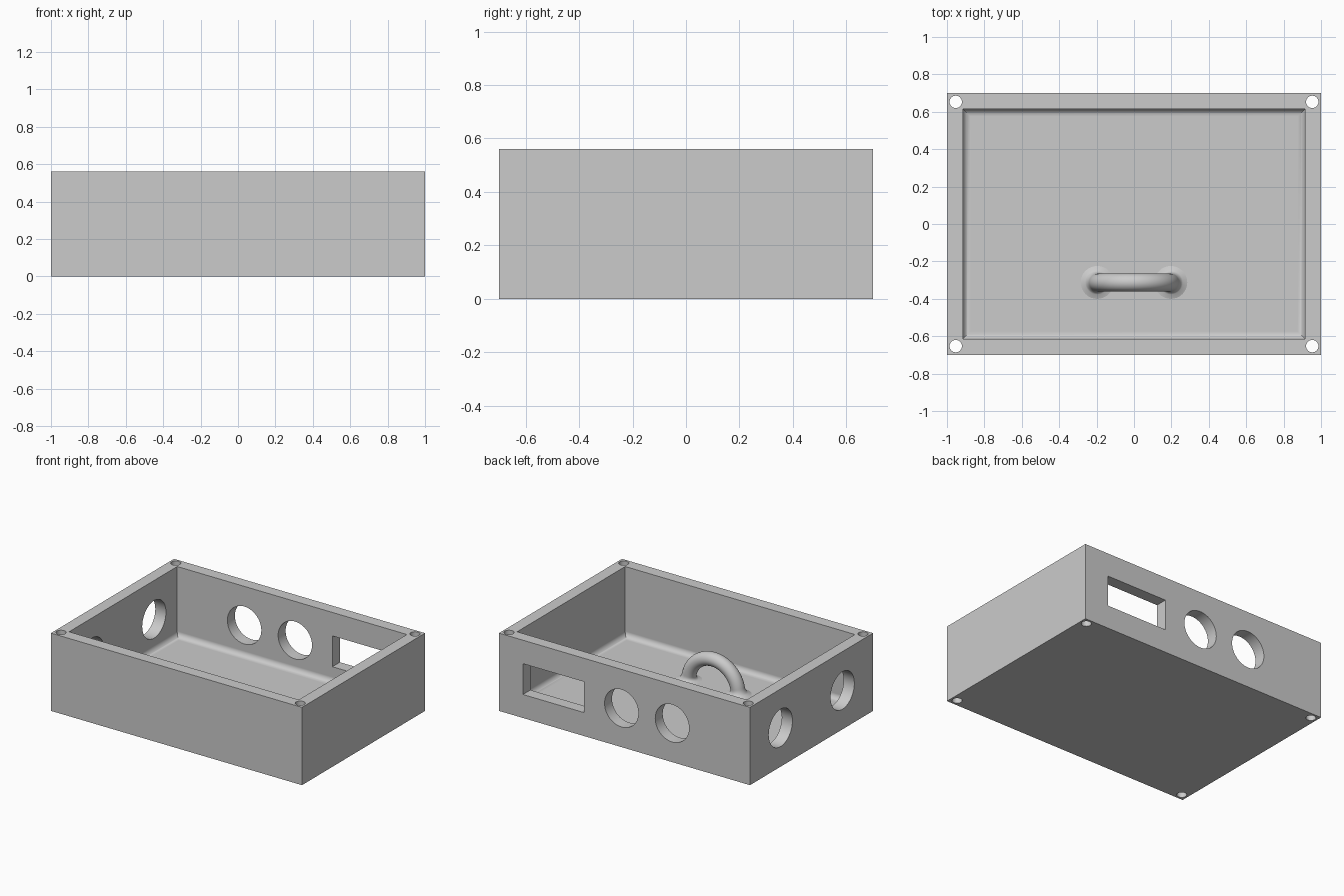
import bpy, bmesh, math
from mathutils import Matrix, Vector

if "Cube" in bpy.data.objects:
    bpy.data.objects.remove(bpy.data.objects["Cube"])

W, D, H = 2.0, 1.4, 0.56          # outer size
WALL, FLOOR, FILLET = 0.085, 0.055, 0.04
HOLE_Z = 0.28                     # height of the side openings

grey = bpy.data.materials.new("plain_grey")
grey.use_nodes = True
grey.diffuse_color = (0.6, 0.6, 0.6, 1)
grey.node_tree.nodes["Principled BSDF"].inputs["Base Color"].default_value = (0.6, 0.6, 0.6, 1)


def add_object(name, bm):
    bmesh.ops.recalc_face_normals(bm, faces=bm.faces)
    mesh = bpy.data.meshes.new(name)
    bm.to_mesh(mesh)
    bm.free()
    mesh.materials.append(grey)
    obj = bpy.data.objects.new(name, mesh)
    bpy.context.collection.objects.link(obj)
    return obj


def box(name, size, centre, bottom_fillet=0):
    bm = bmesh.new()
    bmesh.ops.create_cube(bm, size=1, matrix=Matrix.Translation(centre) @ Matrix.Diagonal((*size, 1)))
    if bottom_fillet:
        low = [e for e in bm.edges if all(v.co.z < centre[2] for v in e.verts)]
        bmesh.ops.bevel(bm, geom=low, offset=bottom_fillet, segments=8, profile=0.5, affect='EDGES')
    return add_object(name, bm)


def cylinder(name, radius, length, centre, axis):
    bm = bmesh.new()
    turn = Vector(axis).to_track_quat('Z', 'Y').to_matrix().to_4x4()
    bmesh.ops.create_cone(bm, cap_ends=True, segments=64, radius1=radius, radius2=radius,
                          depth=length, matrix=Matrix.Translation(centre) @ turn)
    return add_object(name, bm)


def smooth(obj):
    bpy.ops.object.select_all(action='DESELECT')
    obj.select_set(True)
    bpy.context.view_layer.objects.active = obj
    bpy.ops.object.shade_smooth_by_angle(angle=math.radians(30))
    obj.modifiers.new("flat_faces", 'WEIGHTED_NORMAL').keep_sharp = True


# Enclosure body and the volumes cut out of it
body = box("enclosure_body", (W, D, H), (0, 0, H / 2))
cutters = [box("cavity", (W - 2 * WALL, D - 2 * WALL, 1), (0, 0, FLOOR + 0.5), FILLET)]

# Screw holes through the four corners
for sx in (-1, 1):
    for sy in (-1, 1):
        cutters.append(cylinder("screw_hole", 0.033, 2, (sx * 0.953, sy * 0.653, 0), (0, 0, 1)))

# Back wall: rectangular window and two round ports
cutters.append(box("back_window", (0.488, 0.3, 0.222), (0.565, D / 2, HOLE_Z)))
for x in (0.024, -0.38):
    cutters.append(cylinder("back_port", 0.135, 0.3, (x, D / 2, HOLE_Z), (0, 1, 0)))

# Side wall: two round ports
for y in (-0.352, 0.352):
    cutters.append(cylinder("side_port", 0.135, 0.3, (-W / 2, y, HOLE_Z), (1, 0, 0)))

for cutter in cutters:
    mod = body.modifiers.new(cutter.name, 'BOOLEAN')
    mod.operation, mod.solver, mod.object = 'DIFFERENCE', 'EXACT', cutter
graph = bpy.context.evaluated_depsgraph_get()
result = bpy.data.meshes.new_from_object(body.evaluated_get(graph))
body.modifiers.clear()
body.data = result
for cutter in cutters:
    bpy.data.objects.remove(cutter)
smooth(body)

# Half-ring strap loop with flared feet on the floor
bm = bmesh.new()
R, TUBE, SIDES, STEPS = 0.197, 0.048, 32, 80
rings = []
for i in range(STEPS + 1):
    a = math.pi * i / STEPS
    drop = max(FILLET - R * math.sin(a), 0)
    r = TUBE + FILLET - math.sqrt(max(FILLET ** 2 - drop ** 2, 0))
    ring = []
    for j in range(SIDES):
        b = math.tau * j / SIDES
        reach = R + r * math.cos(b)
        ring.append(bm.verts.new((reach * math.cos(a), -0.3125 + r * math.sin(b),
                                  FLOOR + reach * math.sin(a))))
    rings.append(ring)
for lower, upper in zip(rings, rings[1:]):
    for j in range(SIDES):
        k = (j + 1) % SIDES
        bm.faces.new((lower[j], lower[k], upper[k], upper[j]))
strap = add_object("strap_loop", bm)
smooth(strap)
